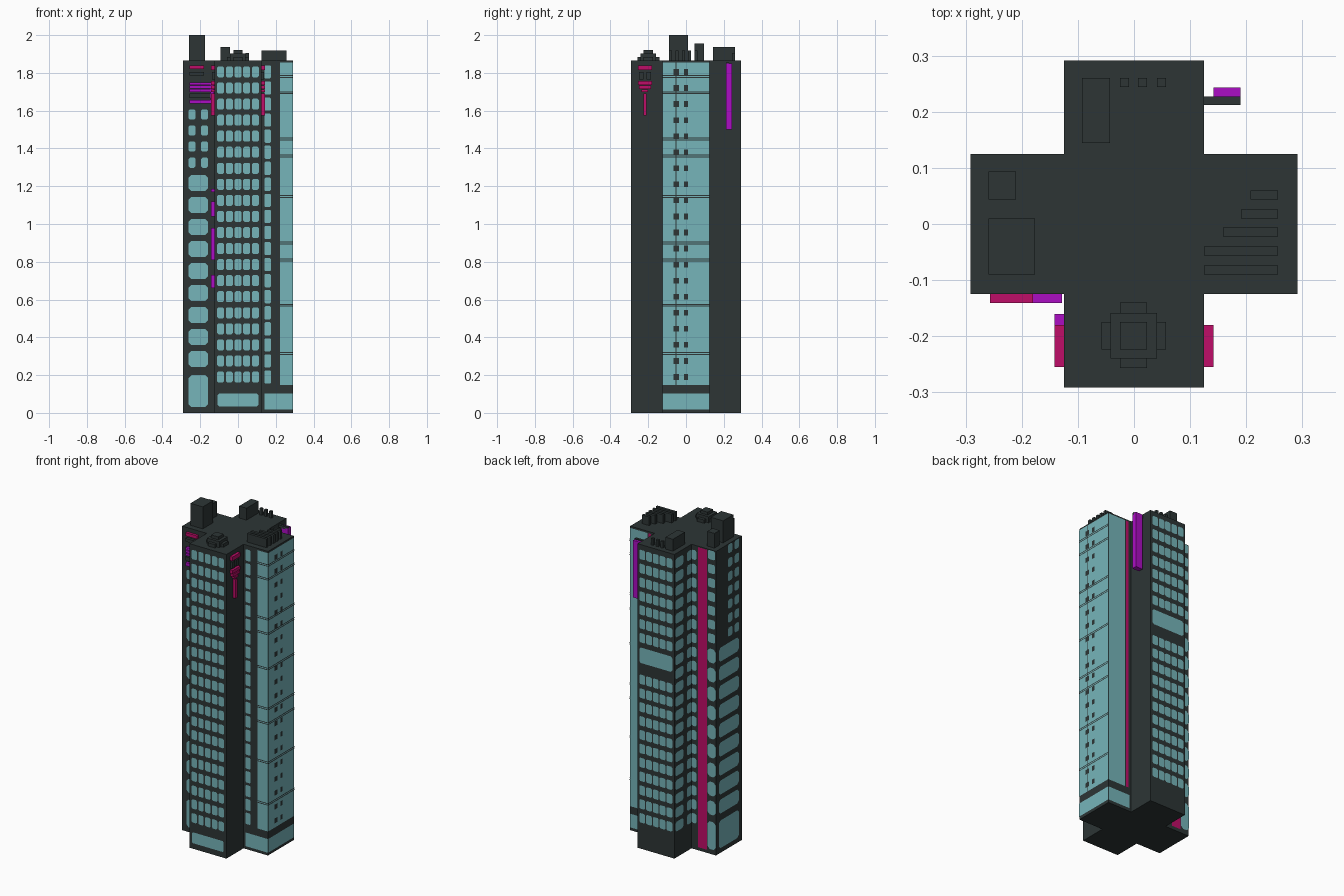
import bpy, bmesh
from mathutils import Vector

old = bpy.data.objects.get("Cube")
if old:
    bpy.data.objects.remove(old, do_unlink=True)


def material(name, rgb):
    m = bpy.data.materials.new(name)
    m.use_nodes = True
    m.diffuse_color = (*rgb, 1)
    m.node_tree.nodes["Principled BSDF"].inputs["Base Color"].default_value = (*rgb, 1)
    return m


DARK = material("dark slate", (0.026, 0.036, 0.036))
GLASS = material("pale teal glass", (0.18, 0.46, 0.49))
PURPLE = material("neon purple", (0.41, 0.004, 0.55))
PINK = material("neon pink", (0.52, 0.004, 0.14))

R, W, TOP = 0.291, 0.125, 1.865    # arm reach, arm half width, roof height


def finish(name, bm, mat):
    me = bpy.data.meshes.new(name)
    bm.to_mesh(me)
    bm.free()
    me.materials.append(mat)
    ob = bpy.data.objects.new(name, me)
    bpy.context.collection.objects.link(ob)
    return ob


def boxes(name, mat, items):
    """One object from boxes given as (x0, x1, y0, y1, z0, z1)."""
    bm = bmesh.new()
    for x0, x1, y0, y1, z0, z1 in items:
        vs = bmesh.ops.create_cube(bm, size=1)["verts"]
        for v in vs:
            v.co = ((x0 + x1) / 2 + v.co.x * (x1 - x0),
                    (y0 + y1) / 2 + v.co.y * (y1 - y0),
                    (z0 + z1) / 2 + v.co.z * (z1 - z0))
    return finish(name, bm, mat)


def panes(name, mat, axis, pos, side, rects, lift=0.002):
    """Flat panes (u0, u1, z0, z1, corner cut) on the wall axis = pos facing side."""
    bm = bmesh.new()
    for u0, u1, z0, z1, c in rects:
        if c:
            pts = [(u0 + c, z0), (u1 - c, z0), (u1, z0 + c), (u1, z1 - c),
                   (u1 - c, z1), (u0 + c, z1), (u0, z1 - c), (u0, z0 + c)]
        else:
            pts = [(u0, z0), (u1, z0), (u1, z1), (u0, z1)]
        d = pos + side * lift
        vs = [bm.verts.new((d, u, z) if axis == "x" else (u, d, z)) for u, z in pts]
        f = bm.faces.new(vs)
        f.normal_update()
        out = Vector((side, 0, 0)) if axis == "x" else Vector((0, side, 0))
        if f.normal.dot(out) < 0:
            f.normal_flip()
    return finish(name, bm, mat)


def grid(columns, width, rows, height, cut):
    return [(u - width / 2, u + width / 2, z - height / 2, z + height / 2, cut)
            for z in rows for u in columns]


# Tower: cross-shaped plan extruded to the roof
bm = bmesh.new()
plan = [(-W, -R), (W, -R), (W, -W), (R, -W), (R, W), (W, W),
        (W, R), (-W, R), (-W, W), (-R, W), (-R, -W), (-W, -W)]
base = bm.faces.new([bm.verts.new((x, y, 0)) for x, y in plan])
ext = bmesh.ops.extrude_face_region(bm, geom=[base])["geom"]
bmesh.ops.translate(bm, vec=(0, 0, TOP),
                    verts=[g for g in ext if isinstance(g, bmesh.types.BMVert)])
bmesh.ops.recalc_face_normals(bm, faces=bm.faces)
finish("tower", bm, DARK)

PITCH = 0.085
ROWS = [0.19 + PITCH * i for i in range(20)]
COLS = [-0.092, -0.046, 0, 0.046, 0.092]

# Front arm: five columns of windows over a lobby window
panes("front_windows", GLASS, "y", -R, -1, grid(COLS, 0.037, ROWS, 0.058, 0.007))
panes("front_lobby_window", GLASS, "y", -R, -1, [(-0.108, 0.108, 0.035, 0.102, 0.007)])

# Back arm: same windows with one glazed floor
back_rows = [z for z in ROWS if not 1.12 < z < 1.25]
panes("back_windows", GLASS, "y", R, 1,
      grid(COLS, 0.04, back_rows, 0.058, 0.007) + [(-0.112, 0.112, 1.14, 1.235, 0.01)])
panes("back_arm_side_windows", GLASS, "x", -W, -1,
      grid([0.245], 0.08, ROWS, 0.06, 0.012)
      + [(W, 0.172, z - 0.03, z + 0.03, 0.009) for z in ROWS])

# Left arm: curtain wall wrapping the end, with a narrow window strip in front
FULL = (0.148, 1.855)
LOBBY = (0.018, 0.102)
panes("curtain_wall_end", GLASS, "x", R, 1, [(-W, W, *FULL, 0), (-W, W, *LOBBY, 0)])
panes("curtain_wall_front", GLASS, "y", -W, -1,
      [(0.222, R, *FULL, 0), (0.14, R, *LOBBY, 0)]
      + grid([0.157], 0.036, ROWS, 0.07, 0.006))
panes("curtain_wall_back", GLASS, "y", W, 1,
      [(0.172, R, *FULL, 0), (0.14, R, *LOBBY, 0)])
panes("pink_back_stripe", PINK, "y", W, 1, [(0.148, 0.166, *FULL, 0)])
panes("curtain_wall_vents", DARK, "x", R, 1,
      grid([-0.052], 0.028, ROWS, 0.03, 0) + grid([0], 0.022, ROWS, 0.03, 0)
      + [(-0.055, -0.051, *FULL, 0)], lift=0.004)
seams = [1.78, 1.695, 1.45, 1.36, 1.145, 0.9, 0.81, 0.57, 0.315]
for name, axis, pos, side, u0, u1 in [("seams_end", "x", R, 1, -W, W),
                                      ("seams_front", "y", -W, -1, 0.222, R)]:
    panes(name, DARK, axis, pos, side,
          [(u0, u1, z + d - 0.0025, z + d + 0.0025, 0) for z in seams for d in (-0.005, 0.005)],
          lift=0.004)

# Right arm: big rounded windows below, paired small ones above
BIG = [0.285 + 0.1165 * i for i in range(9)]
SMALL = [1.325 + PITCH * i for i in range(4)]


def right_arm(name, axis, pos, side, u0, u1, small_cols, small_w, small_rows, cut=0.016):
    rects = [(u0, u1, z - 0.043, z + 0.043, cut) for z in BIG]
    rects.append((u0, u1, 0.03, 0.2, cut))
    rects += grid(small_cols, small_w, small_rows, 0.055, 0.008)
    panes(name, GLASS, axis, pos, side, rects)


HIGH = [1.325 + PITCH * i for i in range(7)]
right_arm("right_arm_front_windows", "y", -W, -1, -0.262, -0.158,
          [-0.243, -0.177], 0.037, SMALL)
right_arm("right_arm_end_windows", "x", -R, -1, -0.095, 0.1, [-0.075, -0.01], 0.042, HIGH)
right_arm("right_arm_back_windows", "y", W, 1, -R, -0.234, [-0.262], 0.05, HIGH)
panes("right_arm_inner_windows", GLASS, "y", W, 1,
      [(-0.16, -W, z - 0.03, z + 0.03, 0.009) for z in ROWS])
panes("pink_wide_stripe", PINK, "y", W, 1, [(-0.23, -0.17, 0.02, 1.86, 0)])

# Neon signs on both sides of the front arm
for label, s in (("left", 1), ("right", -1)):
    x0, x1 = sorted((s * W, s * 0.142))
    boxes("pink_sign_" + label, PINK, [
        (x0, x1, -0.255, -0.18, 1.815, 1.84),
        (x0, x1, -0.255, -0.18, 1.737, 1.757),
        (x0, x1, -0.25, -0.185, 1.716, 1.732),
        (x0, x1, -0.235, -0.2, 1.70, 1.712),
        (x0, x1, -0.226, -0.21, 1.575, 1.69)])
    x0, x1 = sorted((s * W, s * 0.138))
    boxes("sign_backing_" + label, DARK, [
        (x0, x1, -0.25, -0.225, 1.765, 1.805), (x0, x1, -0.21, -0.185, 1.765, 1.805)])
boxes("purple_vertical_sign", PURPLE, [
    (-0.142, -W, -0.25, -0.16, z0, z1)
    for z0, z1 in [(0.66, 0.73), (0.81, 0.98), (1.04, 1.12), (1.17, 1.185)]])

# Neon sign on the front of the right arm
y0, y1 = -0.141, -W
boxes("pink_front_sign", PINK, [(-0.257, -0.18, y0, y1, 1.82, 1.84)])
boxes("front_sign_bars", DARK, [(-0.257, -0.18, y0, y1, 1.785, 1.805),
                                (-0.257, -0.145, y0, y1, 1.668, 1.692)])
boxes("purple_front_sign", PURPLE,
      [(-0.257, -0.145, y0, y1, z, z + 0.014) for z in (1.70, 1.718, 1.736)]
      + [(-0.257, -0.145, y0, y1, 1.637, 1.657), (-0.145, -0.128, y0, y1, 1.637, 1.75)])

# Projecting blade sign on the back arm
boxes("blade_sign", PURPLE, [(0.142, 0.19, 0.212, 0.243, 1.5, 1.85)])
boxes("blade_sign_bracket", DARK, [(W, 0.19, 0.212, 0.227, 1.84, 1.856)])

# Roof equipment
boxes("roof_tower_block", DARK, [(-0.259, -0.176, -0.09, 0.01, TOP, 2.0)])
boxes("roof_small_block", DARK, [(-0.259, -0.21, 0.044, 0.094, TOP, 1.955)])
boxes("roof_back_block", DARK, [(-0.093, -0.043, 0.144, 0.26, TOP, 1.938)])
boxes("roof_vents", DARK, [(x, x + 0.016, 0.244, 0.26, TOP, 1.905)
                           for x in (-0.025, 0.007, 0.041)])
boxes("roof_fins", DARK, [(x, 0.257, y - 0.008, y + 0.008, TOP, 1.918) for x, y in
                          [(0.208, 0.052), (0.191, 0.018), (0.159, -0.014),
                           (0.125, -0.048), (0.125, -0.082)]])
boxes("roof_stepped_dome", DARK, [
    (-0.058, 0.057, -0.224, -0.175, TOP, 1.885), (-0.025, 0.023, -0.257, -0.14, TOP, 1.885),
    (-0.042, 0.041, -0.24, -0.159, TOP, 1.902), (-0.025, 0.023, -0.224, -0.175, TOP, 1.92)])
